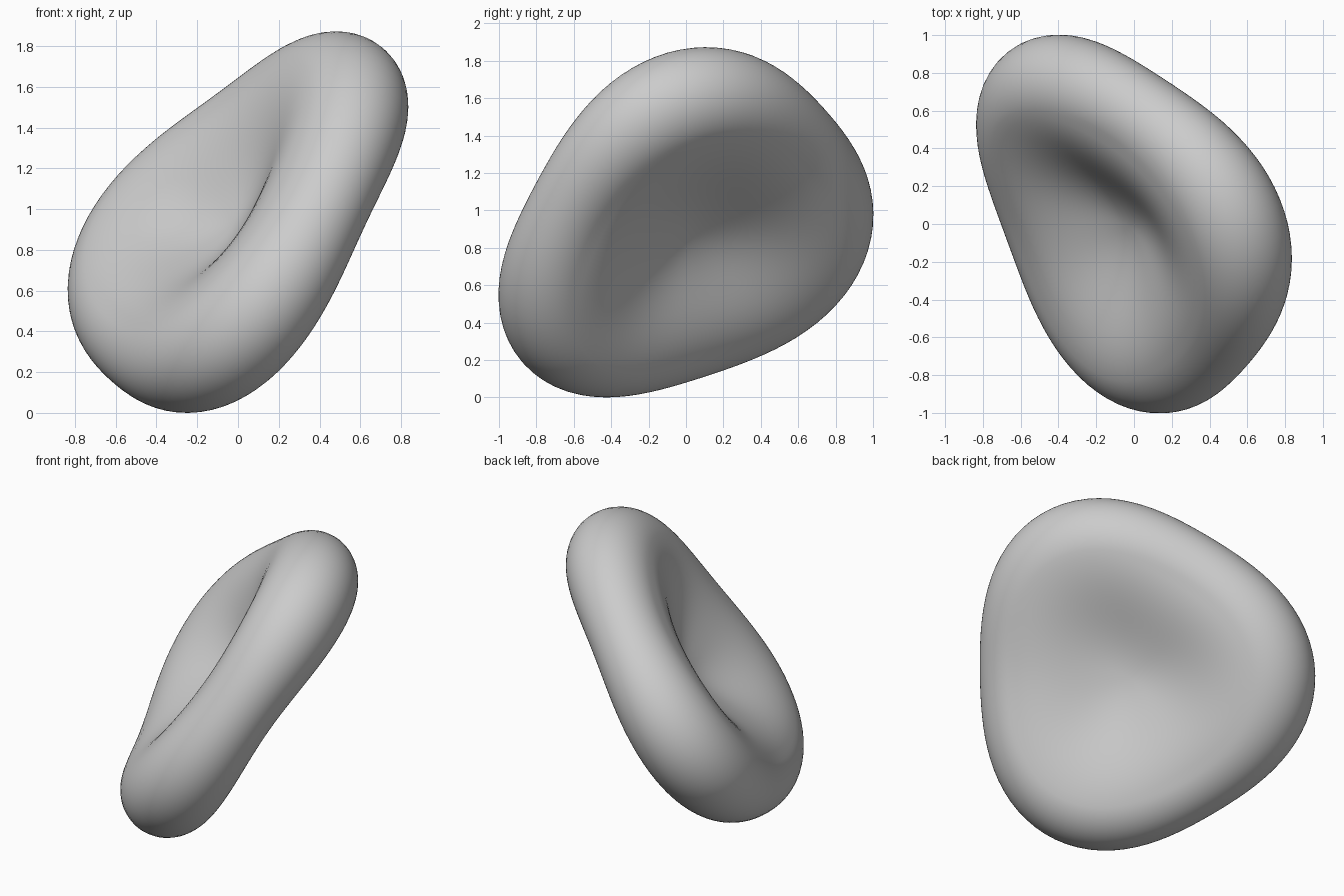
import bpy, bmesh, math
from mathutils import Vector, Matrix

cube = bpy.data.objects.get("Cube")
if cube:
    bpy.data.objects.remove(cube, do_unlink=True)

RING = 0.775                  # radius of the rim's centre line
TUBE = 0.28                   # radius of the rounded rim
TOP_MID, BASE_MID = 0.025, 0.11  # half thickness at the middle, upper and lower


def profile(polar):
    """Dimpled disc section: polar angle from the axis -> (radius, height)."""
    top = polar <= math.pi / 2
    u = (polar if top else math.pi - polar) / (math.pi / 2)
    mid = TOP_MID if top else BASE_MID
    if u < 0.5:               # dimple
        r = RING * u / 0.5
        z = mid + (TUBE - mid) * (1 - math.cos(math.pi * u / 0.5)) / 2
    else:                     # rounded rim
        a = math.pi / 2 * (1 - u) / 0.5
        r, z = RING + TUBE * math.cos(a), TUBE * math.sin(a)
    return r, z if top else -z


# Disc axis, and the direction of the longest of the three soft lobes
axis = Vector((-0.718, -0.418, 0.56)).normalized()
lobe = Vector((-0.72, 0.692, -0.03))
lobe = (lobe - axis * lobe.dot(axis)).normalized()
side = axis.cross(lobe)
tilt = Matrix((lobe, side, axis)).transposed()

# Shape a sphere into the three-lobed dimpled disc
bm = bmesh.new()
bmesh.ops.create_uvsphere(bm, u_segments=96, v_segments=64, radius=1)
for v in bm.verts:
    polar = math.acos(max(-1, min(1, v.co.z)))
    turn = math.atan2(v.co.y, v.co.x)
    r, z = profile(polar)
    out = min(1, r / RING) ** 2
    wave = math.cos(3 * turn)
    z *= 1 + (0.08 * wave - 0.06) * out           # thinner between the lobes
    z += 0.012 * math.cos(2 * turn) * out         # slight saddle bend
    r *= 1 + 0.075 * wave
    v.co = tilt @ Vector((r * math.cos(turn), r * math.sin(turn), z))

# Centre it and stand it on the ground
low = Vector([min(v.co[i] for v in bm.verts) for i in range(3)])
high = Vector([max(v.co[i] for v in bm.verts) for i in range(3)])
mid = (low + high) / 2
bmesh.ops.translate(bm, verts=bm.verts, vec=(-mid.x, -mid.y, -low.z))
bmesh.ops.recalc_face_normals(bm, faces=bm.faces)
for f in bm.faces:
    f.smooth = True

mesh = bpy.data.meshes.new("dimpled_disc")
bm.to_mesh(mesh)
bm.free()
disc = bpy.data.objects.new("dimpled_disc", mesh)
bpy.context.collection.objects.link(disc)

# Light grey surface
grey = bpy.data.materials.new("light_grey")
grey.use_nodes = True
grey.diffuse_color = (0.6, 0.6, 0.6, 1)
grey.node_tree.nodes["Principled BSDF"].inputs["Base Color"].default_value = (0.6, 0.6, 0.6, 1)
mesh.materials.append(grey)
